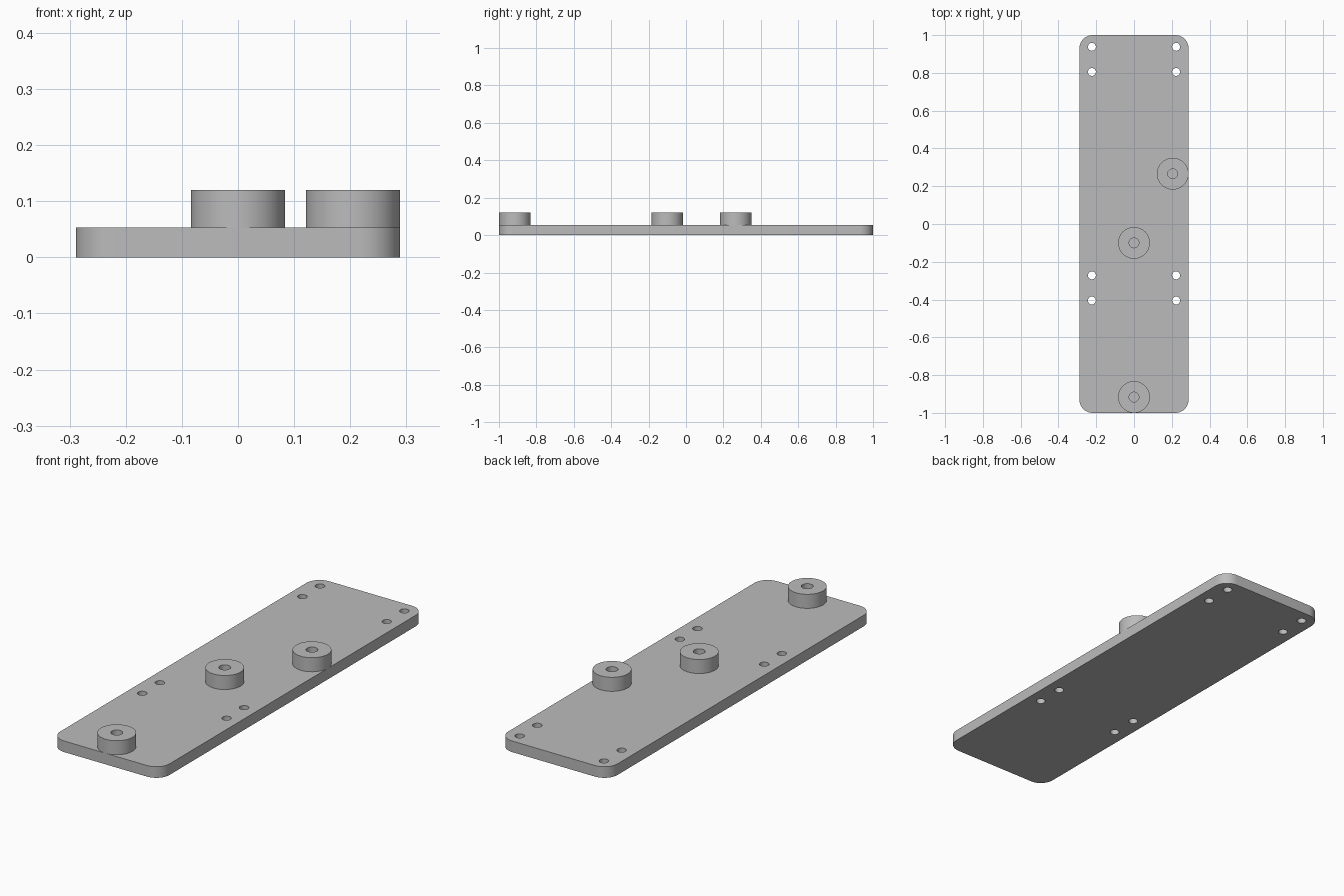
import bpy, bmesh, math

if "Cube" in bpy.data.objects:
    bpy.data.objects.remove(bpy.data.objects["Cube"])

grey = bpy.data.materials.new("plain grey")
grey.diffuse_color = (0.5, 0.5, 0.5, 1)
grey.use_nodes = True
grey.node_tree.nodes["Principled BSDF"].inputs["Base Color"].default_value = grey.diffuse_color

W, L, T, TOP = 0.289, 1.0, 0.053, 0.12    # half width, half length, plate and boss tops
CORNER, BOSS_R, BORE_R, HOLE_R = 0.07, 0.084, 0.026, 0.021


def arc(cx, cy, r, start, end, steps):
    return [(cx + r * math.cos(start + (end - start) * i / steps),
             cy + r * math.sin(start + (end - start) * i / steps)) for i in range(steps + 1)]


def circle(cx, cy, r, n):
    return arc(cx, cy, r, 0, 2 * math.pi, n)[:-1]


def extrude_outlines(name, loops, z0, z1, open_bottom=False):
    """Fill nested outlines (inner ones become holes) and extrude from z0 to z1."""
    curve = bpy.data.curves.new(name, 'CURVE')
    curve.dimensions = '2D'
    curve.fill_mode = 'BOTH'
    curve.extrude = (z1 - z0) / 2
    for pts in loops:
        s = curve.splines.new('POLY')
        s.points.add(len(pts) - 1)
        for p, (x, y) in zip(s.points, pts):
            p.co = (x, y, 0, 1)
        s.use_cyclic_u = True
    obj = bpy.data.objects.new(name, curve)
    bpy.context.collection.objects.link(obj)
    bpy.ops.object.select_all(action='DESELECT')
    obj.select_set(True)
    bpy.context.view_layer.objects.active = obj
    bpy.ops.object.convert(target='MESH')
    obj = bpy.context.view_layer.objects.active
    bm = bmesh.new()
    bm.from_mesh(obj.data)
    bmesh.ops.remove_doubles(bm, verts=bm.verts, dist=1e-5)
    bmesh.ops.translate(bm, verts=bm.verts, vec=(0, 0, (z0 + z1) / 2))
    bmesh.ops.recalc_face_normals(bm, faces=bm.faces)
    if open_bottom:
        hidden = [f for f in bm.faces if all(v.co.z < z0 + 1e-4 for v in f.verts)]
        bmesh.ops.delete(bm, geom=hidden, context='FACES')
    bm.to_mesh(obj.data)
    bm.free()
    obj.data.materials.clear()
    obj.data.materials.append(grey)
    bpy.ops.object.shade_smooth_by_angle(angle=math.radians(30))
    return obj


# Base plate: rounded rectangle with four pairs of through holes
outline = []
for k, (sx, sy) in enumerate([(1, 1), (-1, 1), (-1, -1), (1, -1)]):
    a = k * math.pi / 2
    outline += arc(sx * (W - CORNER), sy * (L - CORNER), CORNER, a, a + math.pi / 2, 12)
holes = [circle(sx * 0.223, y, HOLE_R, 24)
         for sx in (-1, 1) for y in (0.938, 0.805, -0.272, -0.405)]
extrude_outlines("base_plate", [outline] + holes, 0, T)

# Round bosses, each with a blind bore ending at the plate
for name, x, y in (("front_boss", 0, -0.916), ("middle_boss", 0, -0.1),
                   ("side_boss", 0.205, 0.266)):
    extrude_outlines(name, [circle(x, y, BOSS_R, 48), circle(x, y, BORE_R, 48)],
                     T, TOP, open_bottom=True)
